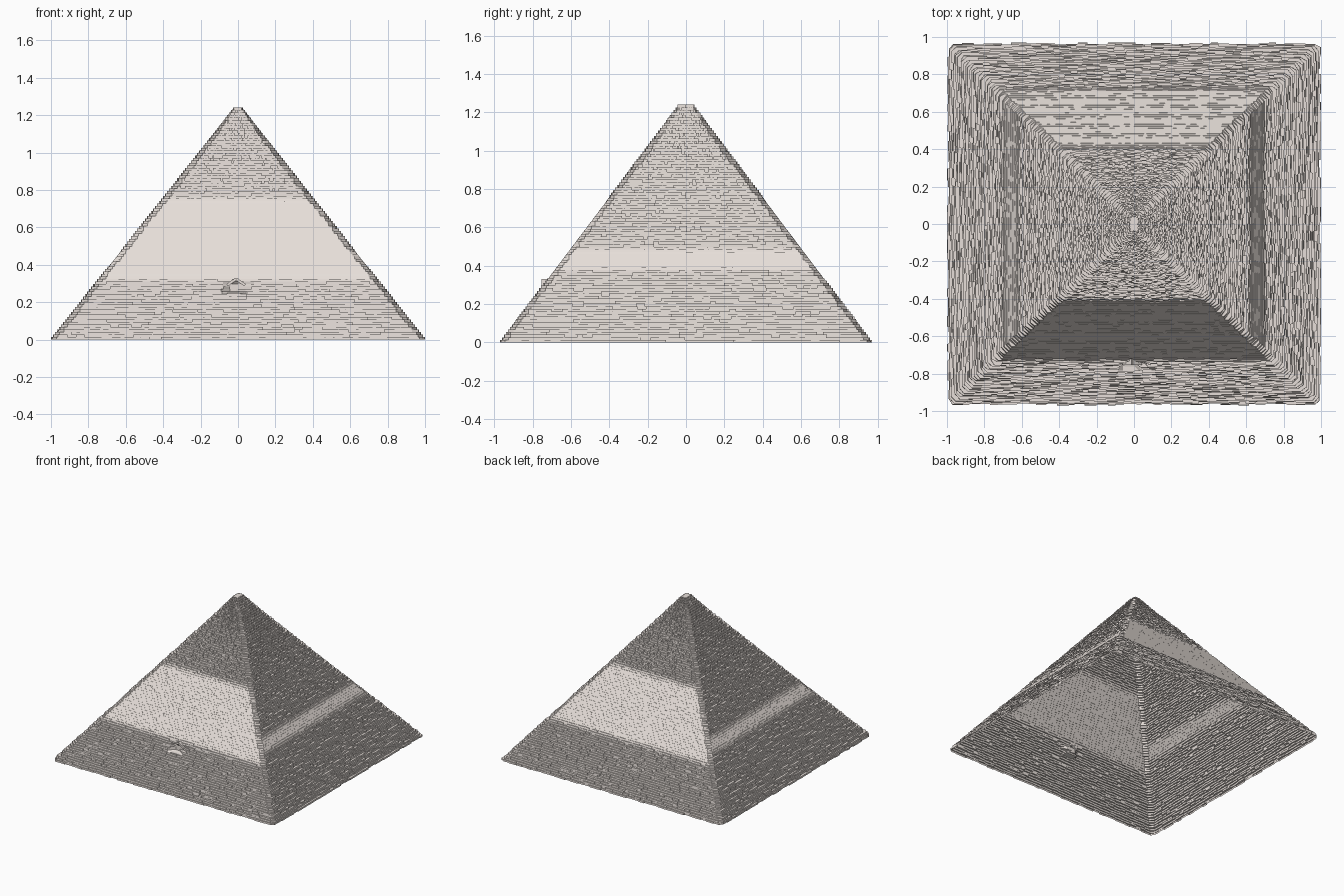
import bpy, bmesh, math, random
from mathutils import Matrix, Vector

if "Cube" in bpy.data.objects:
    bpy.data.objects.remove(bpy.data.objects["Cube"])

random.seed(7)
HEIGHT, COURSES, BLOCKS = 1.24, 92, 38
BASE = (1.0, 0.97)      # half sizes at the ground
TOP = (0.018, 0.035)    # half sizes at the summit

stone = bpy.data.materials.new("stone")
stone.diffuse_color = (0.80, 0.74, 0.70, 1)
stone.use_nodes = True
stone.node_tree.nodes["Principled BSDF"].inputs["Base Color"].default_value = stone.diffuse_color


def half(z):
    t = z / HEIGHT
    return [b + (a - b) * t for a, b in zip(TOP, BASE)]


def smoothness(side, z):
    """1 where the face is eroded to a plain slope, 0 where it is stepped."""
    lo, hi = (0.32, 0.74) if side % 2 == 0 else (0.38, 0.47)
    edge = min(z - lo, hi - z) / 0.04
    return 0.9 * max(0.0, min(1.0, edge + 0.5))


def side_point(side, along, out, z):
    """Front, right, back, left faces, anticlockwise."""
    x, y = [(along, -out), (out, along), (-along, out), (-out, -along)][side]
    # recess of the entrance in the front face
    if side == 0 and abs(x + 0.01) < 0.05 and 0.245 < z < 0.305:
        y = max(y, -0.735)
    return Vector((x, y, z))


def course_rings(z0, z1):
    """Lower and upper outline of one course of uneven blocks."""
    low, high = [], []
    h0, h1 = half(z0), half(z1)
    for side in range(4):
        s = smoothness(side, z0)
        out_i, along_i = (1, 0) if side % 2 == 0 else (0, 1)
        out0 = h0[out_i]
        out1 = out0 + (h1[out_i] - out0) * (0.1 + 0.9 * s)
        chamfer = min(0.035, h0[along_i] * 0.25) * random.uniform(0.7, 1.1)
        width = h0[along_i] - chamfer
        cuts = [-1 + 2 * (i + random.uniform(-0.3, 0.3)) / BLOCKS
                for i in range(BLOCKS + 1)]
        cuts[0], cuts[-1] = -1, 1
        rough = min(0.011, out0 * 0.3) * (1 - s)
        for a, b in zip(cuts, cuts[1:]):
            inset = random.random() ** 1.5 * rough
            for c in (a, b):
                low.append(side_point(side, c * width, out0 - inset, z0))
                high.append(side_point(side, c * width, out1 - inset, z1))
    return low, high


# pyramid shell, open underneath
bm = bmesh.new()
previous = None
z_levels = [HEIGHT * i / COURSES for i in range(COURSES + 1)]
for z0, z1 in zip(z_levels, z_levels[1:]):
    for ring in course_rings(z0, z1):
        verts = [bm.verts.new(p) for p in ring]
        if previous:
            n = len(verts)
            for i in range(n):
                j = (i + 1) % n
                bm.faces.new((previous[i], previous[j], verts[j], verts[i]))
        previous = verts
bm.faces.new(previous)
mesh = bpy.data.meshes.new("pyramid_courses")
bm.to_mesh(mesh)
bm.free()
mesh.materials.append(stone)
bpy.context.collection.objects.link(bpy.data.objects.new("pyramid_courses", mesh))


def block(name, loc, size, tilt=0):
    bm = bmesh.new()
    bmesh.ops.create_cube(bm, size=1, matrix=Matrix.Translation(loc)
                          @ Matrix.Rotation(tilt, 4, 'Y') @ Matrix.Diagonal((*size, 1)))
    me = bpy.data.meshes.new(name)
    bm.to_mesh(me)
    bm.free()
    me.materials.append(stone)
    bpy.context.collection.objects.link(bpy.data.objects.new(name, me))


# gabled lintel stones and sill of the entrance
for name, s in (("left", -1), ("right", 1)):
    block("entrance_gable_" + name, (-0.01 + s * 0.024, -0.738, 0.308),
          (0.058, 0.03, 0.014), s * math.radians(35))
block("entrance_sill", (-0.01, -0.76, 0.243), (0.1, 0.05, 0.012))
